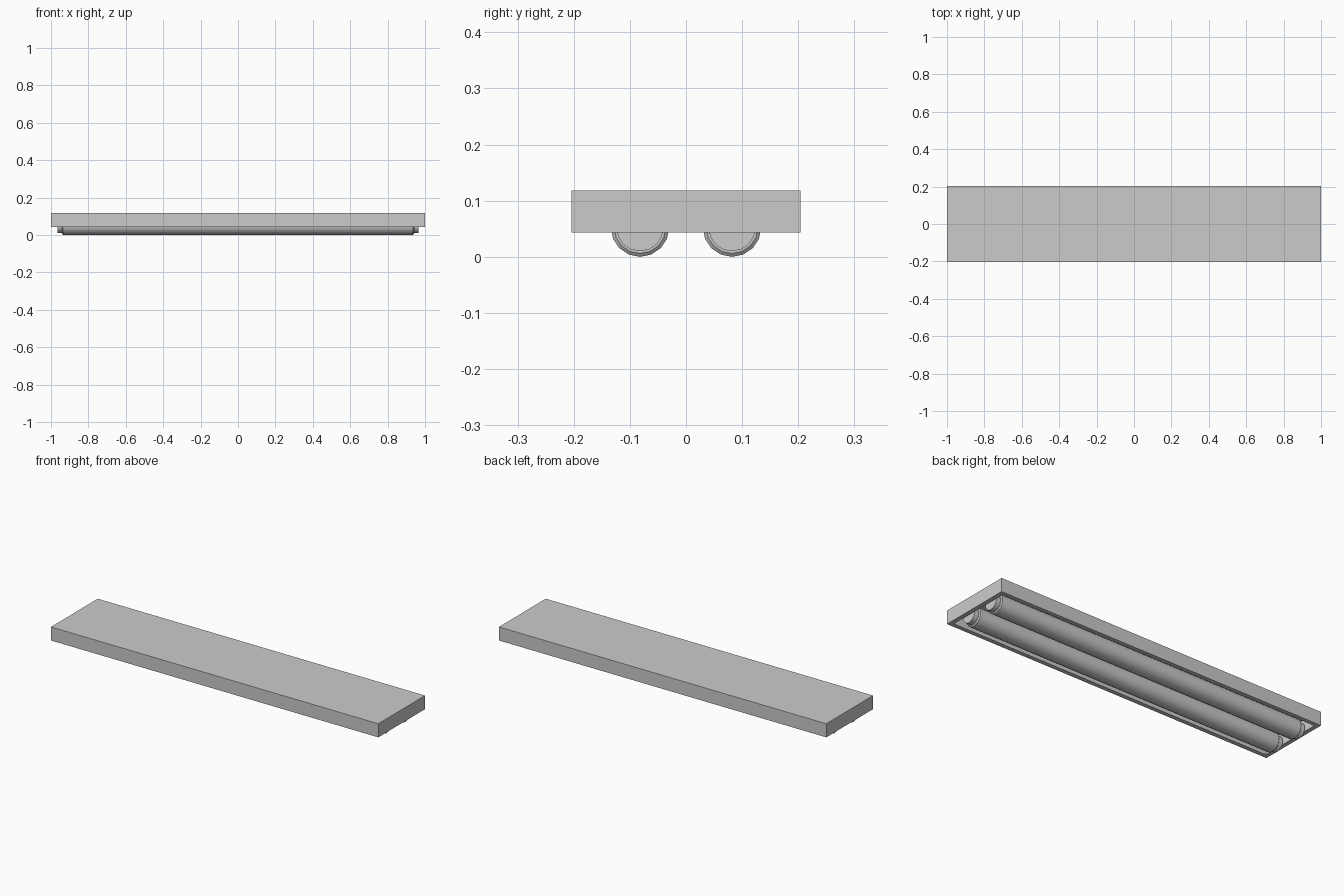
import bpy, bmesh, math

if "Cube" in bpy.data.objects:
    bpy.data.objects.remove(bpy.data.objects["Cube"])


def finish(bm, name, smooth=False):
    bmesh.ops.recalc_face_normals(bm, faces=bm.faces)
    me = bpy.data.meshes.new(name)
    bm.to_mesh(me)
    bm.free()
    ob = bpy.data.objects.new(name, me)
    bpy.context.collection.objects.link(ob)
    if smooth:
        bpy.ops.object.select_all(action='DESELECT')
        ob.select_set(True)
        bpy.context.view_layer.objects.active = ob
        bpy.ops.object.shade_smooth_by_angle(angle=math.radians(32))
    return ob


# Housing: box with its underside inset and pushed up into a tray
bm = bmesh.new()
bmesh.ops.create_cube(bm, size=1)
for v in bm.verts:
    v.co.x *= 2
    v.co.y *= 0.408
    v.co.z = 0.0805 + v.co.z * 0.075
bm.normal_update()
bottom = [f for f in bm.faces if f.normal.z < -0.5]
bmesh.ops.inset_region(bm, faces=bottom, thickness=0.033)
ret = bmesh.ops.extrude_discrete_faces(bm, faces=bottom)
for v in ret['faces'][0].verts:
    v.co.z = 0.110
finish(bm, "housing")

# Tubes: one turned profile (x, radius) with a stepped end cap at each end
SIDES = 16
half = [(0.935, 0.052), (0.94, 0.046), (0.94, 0.042), (0.965, 0.042)]
profile = [(-x, r) for x, r in reversed(half)] + half
for label, y in (("front", -0.082), ("back", 0.082)):
    bm = bmesh.new()
    rings = []
    for x, r in profile:
        rings.append([bm.verts.new((x,
                                    y + r * math.sin(2 * math.pi * i / SIDES),
                                    0.052 - r * math.cos(2 * math.pi * i / SIDES)))
                      for i in range(SIDES)])
    for a, b in zip(rings, rings[1:]):
        for i in range(SIDES):
            j = (i + 1) % SIDES
            bm.faces.new((a[i], a[j], b[j], b[i]))
    bm.faces.new(rings[0])
    bm.faces.new(rings[-1])
    finish(bm, label + "_tube", True)
